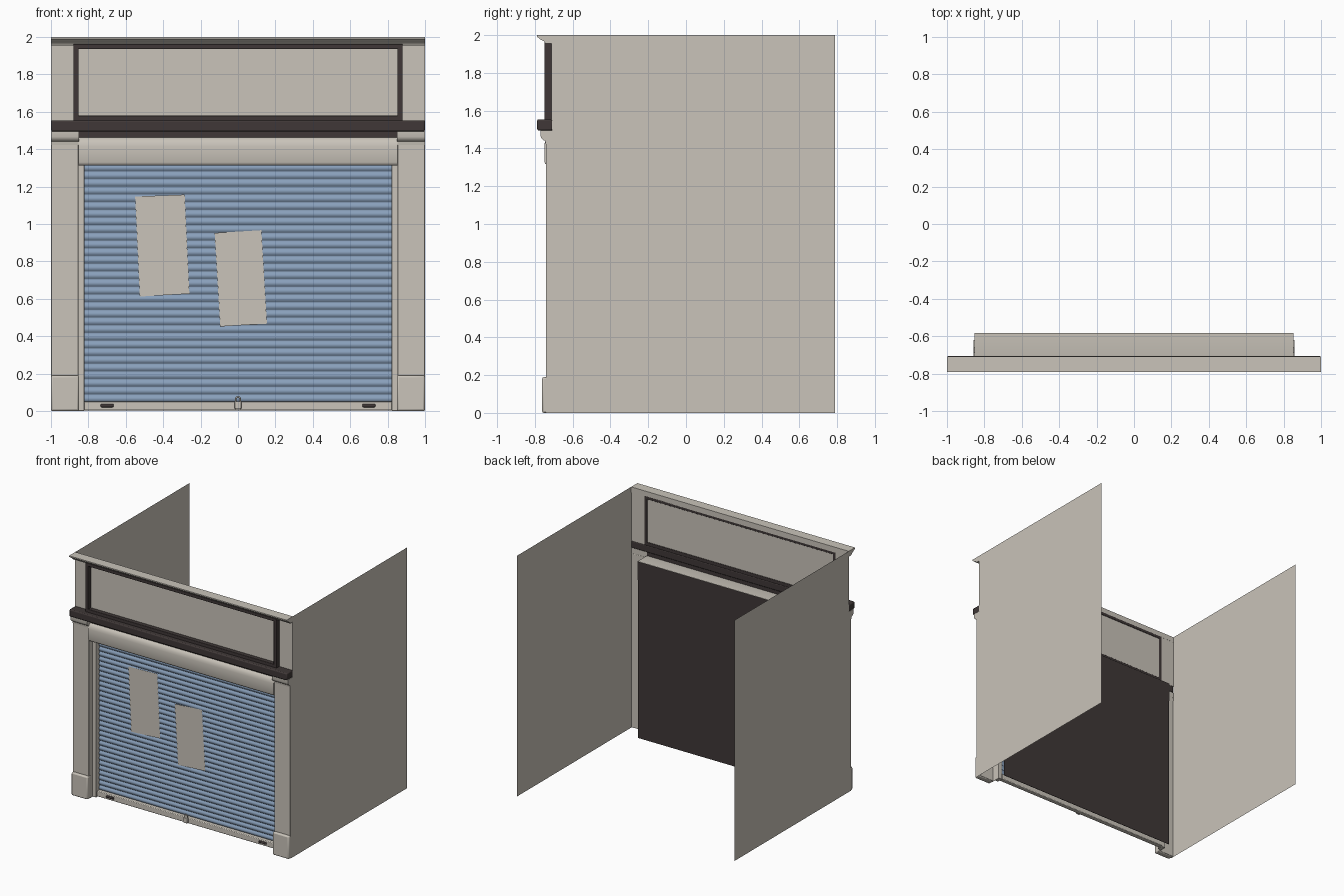
import bpy, bmesh, math

if "Cube" in bpy.data.objects:
    bpy.data.objects.remove(bpy.data.objects["Cube"])


def material(name, rgb):
    m = bpy.data.materials.new(name)
    m.diffuse_color = (*rgb, 1)
    m.use_nodes = True
    m.node_tree.nodes["Principled BSDF"].inputs["Base Color"].default_value = m.diffuse_color
    return m


STONE = material("warm stone", (0.585, 0.548, 0.488))
DARK = material("dark timber", (0.05, 0.039, 0.038))
BLUE = material("shutter blue", (0.25, 0.35, 0.495))


def finish(name, bm, mat, bevel=0, smooth=0, closed=True):
    if closed:
        bmesh.ops.recalc_face_normals(bm, faces=bm.faces)
    me = bpy.data.meshes.new(name)
    bm.to_mesh(me)
    bm.free()
    me.materials.append(mat)
    ob = bpy.data.objects.new(name, me)
    bpy.context.collection.objects.link(ob)
    if bevel:
        mod = ob.modifiers.new("bevel", 'BEVEL')
        mod.width = bevel
        mod.segments = 2
    if smooth or bevel:
        bpy.ops.object.select_all(action='DESELECT')
        ob.select_set(True)
        bpy.context.view_layer.objects.active = ob
        bpy.ops.object.shade_smooth_by_angle(angle=math.radians(smooth or 50))
    return ob


def box(name, x, y, z, mat, bevel=0):
    bm = bmesh.new()
    bmesh.ops.create_cube(bm, size=1)
    for v in bm.verts:
        for i, (a, b) in enumerate((x, y, z)):
            v.co[i] = a if v.co[i] < 0 else b
    return finish(name, bm, mat, bevel)


def extrude_x(name, profile, x0, x1, mat, smooth=40, closed=True):
    """Sweep a (y, z) profile from x0 to x1."""
    bm = bmesh.new()
    a = [bm.verts.new((x0, y, z)) for y, z in profile]
    b = [bm.verts.new((x1, y, z)) for y, z in profile]
    n = len(profile)
    for i in range(n if closed else n - 1):
        j = (i + 1) % n
        bm.faces.new((a[i], b[i], b[j], a[j]))
    if closed:
        bm.faces.new(a)
        bm.faces.new(b[::-1])
    return finish(name, bm, mat, smooth=smooth, closed=closed)


def panel(name, pts, mat):
    bm = bmesh.new()
    bm.faces.new([bm.verts.new(p) for p in pts])
    return finish(name, bm, mat, closed=False)


# parts repeated on both sides
for s, side in ((-1, "left"), (1, "right")):
    def xr(a, b):
        return tuple(sorted((s * a, s * b)))
    # thin side wall, reaching forward beside the pilaster
    panel(side + "_side_wall", [(s, y, z) for y, z in (
        (-0.74, 0), (0.79, 0), (0.79, 2), (-0.71, 2), (-0.71, 1.48), (-0.74, 1.48))][::s], STONE)
    # pilaster, base block and capital
    box(side + "_pilaster", xr(0.853, 0.9995), (-0.7405, -0.709), (0.003, 1.45), STONE, 0.003)
    box(side + "_base_block", xr(0.85, 1.0), (-0.762, -0.71), (0, 0.19), STONE, 0.01)
    cap = [(-0.71, 1.423), (-0.743, 1.423), (-0.745, 1.44), (-0.755, 1.444),
           (-0.766, 1.454), (-0.77, 1.466), (-0.77, 1.496), (-0.71, 1.496)]
    extrude_x(side + "_capital", cap, *xr(0.85, 1.0), STONE)
    # upper wall beside the sign
    box(side + "_upper_wall", xr(0.875, 0.9995), (-0.712, -0.709), (1.55, 1.97), STONE)
    # shutter guide rail, sign jamb
    box(side + "_guide_rail", xr(0.822, 0.857), (-0.69, -0.64), (0, 1.32), STONE, 0.003)
    box(side + "_reveal", xr(0.853, 0.857), (-0.72, -0.64), (0, 1.32), STONE)
    box(side + "_sign_jamb", xr(0.852, 0.88), (-0.75, -0.708), (1.55, 1.955), DARK, 0.003)
    # pull handle on the bottom bar
    box(side + "_pull_handle", xr(0.665, 0.735), (-0.685, -0.67), (0.02, 0.038), DARK, 0.006)
    # housing end cap
    extrude_x(side + "_housing_end", [(-0.69, 1.33), (-0.69, 1.44), (-0.66, 1.455),
                                      (-0.62, 1.44), (-0.62, 1.33)], *xr(0.845, 0.858), STONE)

# sign panel with top and bottom rails
box("sign_panel", (-0.86, 0.86), (-0.715, -0.711), (1.56, 1.95), STONE)
box("sign_top_rail", (-0.88, 0.88), (-0.75, -0.708), (1.935, 1.962), DARK, 0.003)
box("sign_bottom_rail", (-0.88, 0.88), (-0.75, -0.708), (1.55, 1.58), DARK, 0.003)

# cornice along the top
extrude_x("cornice", [(-0.708, 1.955), (-0.745, 1.955), (-0.75, 1.966), (-0.765, 1.974),
                      (-0.778, 1.982), (-0.783, 1.988), (-0.79, 1.99), (-0.79, 2.0), (-0.708, 2.0)],
          -1, 1, STONE)

# dark ledge and the strip beneath it
box("ledge", (-1, 1), (-0.788, -0.706), (1.495, 1.554), DARK, 0.008)
box("ledge_under_strip", (-0.852, 0.852), (-0.73, -0.708), (1.462, 1.497), DARK)

# rounded roller housing
extrude_x("roller_housing", [(-0.583, 1.312), (-0.735, 1.312), (-0.745, 1.318), (-0.75, 1.33),
                             (-0.75, 1.415), (-0.747, 1.434), (-0.738, 1.452), (-0.722, 1.464),
                             (-0.70, 1.469), (-0.583, 1.469)], -0.853, 0.853, STONE)

# corrugated shutter: smooth waves of slats
N, Z0, Z1, STEPS = 31, 0.045, 1.32, 8
prof = []
for i in range(N * STEPS + 1):
    wave = abs(math.sin(math.pi * i / STEPS)) ** 0.9
    prof.append((-0.639 - 0.011 * wave, Z0 + (Z1 - Z0) * i / (N * STEPS)))
extrude_x("shutter_slats", prof, -0.83, 0.83, BLUE, smooth=170, closed=False)

# dark back panel behind the shutter, and bottom bar
box("shutter_back", (-0.85, 0.85), (-0.585, -0.582), (0.003, 1.467), DARK)
box("shutter_bottom_bar", (-0.825, 0.825), (-0.675, -0.635), (0.004, 0.05), STONE, 0.005)

# two crooked posters on the shutter
posters = ([(-0.525, 0.612), (-0.26, 0.627), (-0.285, 1.157), (-0.55, 1.147)],
           [(-0.095, 0.452), (0.155, 0.467), (0.125, 0.967), (-0.125, 0.952)])
for i, p in enumerate(posters):
    panel(f"poster_{i + 1}", [(x, -0.6515, z) for x, z in p], STONE)

# padlock: body and arched shackle
box("padlock_body", (-0.018, 0.018), (-0.695, -0.672), (0.01, 0.052), STONE, 0.004)
cu = bpy.data.curves.new("padlock_shackle", 'CURVE')
cu.dimensions = '3D'
cu.bevel_depth = 0.004
cu.bevel_resolution = 1
sp = cu.splines.new('POLY')
pts = [(-0.012, 0.05)] + [(-0.012 * math.cos(a * math.pi / 6), 0.064 + 0.012 * math.sin(a * math.pi / 6))
                          for a in range(7)] + [(0.012, 0.05)]
sp.points.add(len(pts) - 1)
for q, (x, z) in zip(sp.points, pts):
    q.co = (x, -0.682, z, 1)
cu.materials.append(STONE)
bpy.context.collection.objects.link(bpy.data.objects.new("padlock_shackle", cu))
